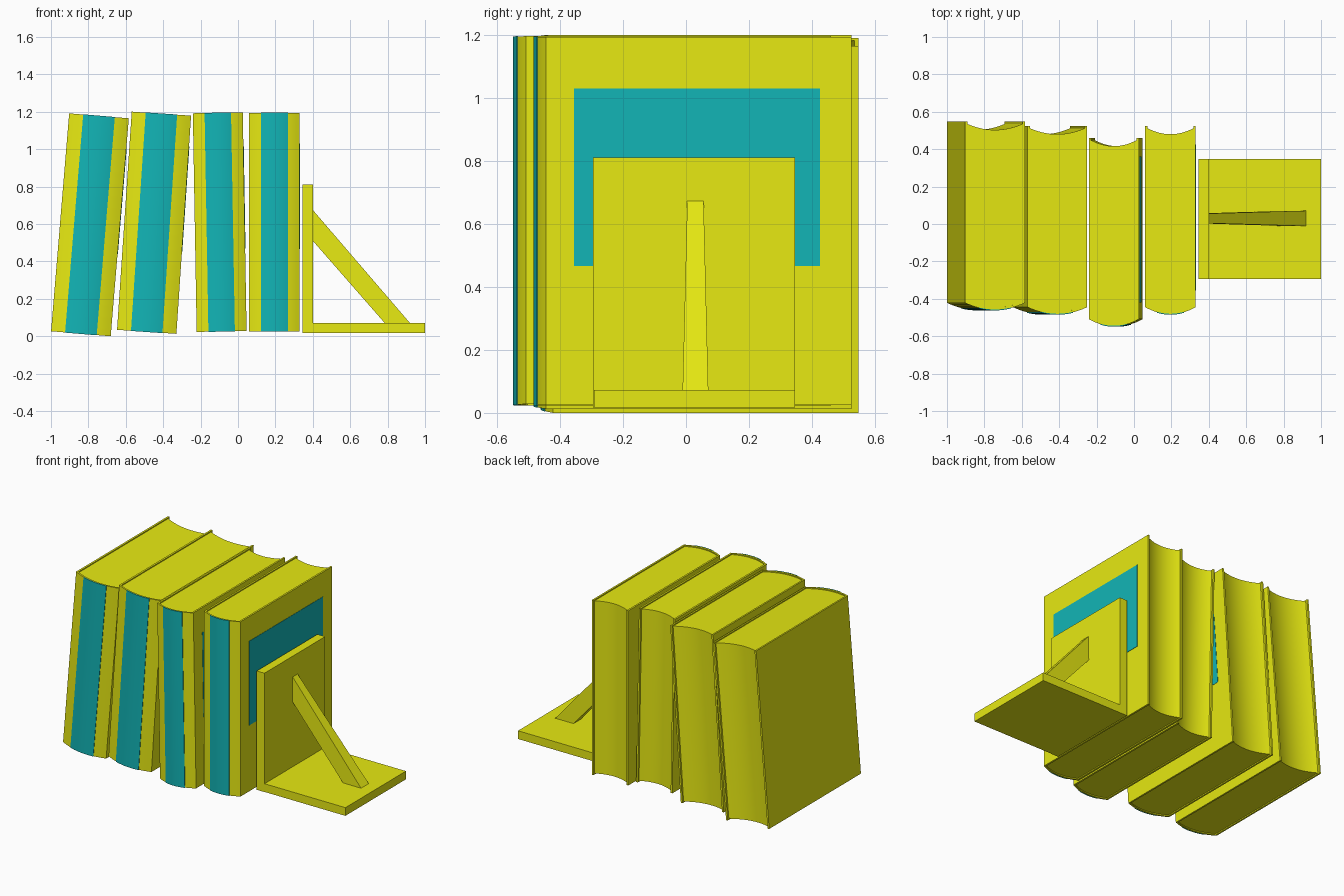
import bpy, bmesh, math
from mathutils import Matrix

if "Cube" in bpy.data.objects:
    bpy.data.objects.remove(bpy.data.objects["Cube"])


def material(name, rgb):
    m = bpy.data.materials.new(name)
    m.diffuse_color = (*rgb, 1)
    m.use_nodes = True
    m.node_tree.nodes["Principled BSDF"].inputs["Base Color"].default_value = m.diffuse_color
    return m


YELLOW = material("yellow", (0.8, 0.82, 0.006))
CYAN = material("cyan", (0.006, 0.46, 0.47))
HEIGHT, BOARD, BACK = 1.169, 0.012, 0.525


def finish(name, bm, mat, matrix=Matrix()):
    bmesh.ops.recalc_face_normals(bm, faces=bm.faces[:])
    me = bpy.data.meshes.new(name)
    bm.to_mesh(me)
    bm.free()
    me.materials.append(mat)
    ob = bpy.data.objects.new(name, me)
    bpy.context.collection.objects.link(ob)
    ob.matrix_world = matrix
    bpy.ops.object.select_all(action='DESELECT')
    ob.select_set(True)
    bpy.context.view_layer.objects.active = ob
    bpy.ops.object.shade_smooth_by_angle(angle=math.radians(30))
    return ob


def prism(pts, z0, z1):
    """Closed extrusion of an xy outline."""
    bm = bmesh.new()
    face = bm.faces.new([bm.verts.new((x, y, z0)) for x, y in pts])
    ext = bmesh.ops.extrude_face_region(bm, geom=[face], use_keep_orig=True)
    top = [v for v in ext['geom'] if isinstance(v, bmesh.types.BMVert)]
    bmesh.ops.translate(bm, verts=top, vec=(0, 0, z1 - z0))
    return bm


def box(name, lo, hi, mat, matrix=Matrix()):
    pts = [(lo[0], lo[1]), (hi[0], lo[1]), (hi[0], hi[1]), (lo[0], hi[1])]
    return finish(name, prism(pts, lo[2], hi[2]), mat, matrix)


def arc(x0, x1, half, offset, edge=-0.445, depth=-0.037, n=14):
    """Shallow curve between x0 and x1 on a book of the given half width."""
    xs = [x0 + (x1 - x0) * i / n for i in range(n + 1)]
    return [(x, edge + depth * (1 - (x / half) ** 2) + offset) for x in xs]


def book(name, width, x, y, z, lean):
    mtx = Matrix.Translation((x, y, z)) @ Matrix.Rotation(math.radians(lean), 4, 'Y')
    h = width / 2
    hi = h - BOARD
    # wrap-around cover
    inner = arc(-hi, hi, h, BOARD)
    outline = ([(-h, BACK)] + arc(-h, h, h, 0) + [(h, BACK), (hi, BACK)]
               + inner[::-1] + [(-hi, BACK)])
    finish(name + "_cover", prism(outline, 0, HEIGHT), YELLOW, mtx)
    # page block with hollow fore edge
    fore = arc(-hi, hi, hi, 0, 0.512, -0.032)
    finish(name + "_pages", prism(inner + fore[::-1], 0.007, HEIGHT - 0.007), YELLOW, mtx)
    # spine band
    b = 0.265 * width
    band = arc(-b, b, h, -0.003) + arc(-b, b, h, 0.002)[::-1]
    finish(name + "_spine_band", prism(band, -0.001, HEIGHT + 0.001), CYAN, mtx)
    # panel on the right-hand board
    box(name + "_panel", (h - 0.002, -0.355, 0.442), (h + 0.002, 0.425, 1.005), CYAN, mtx)


book("book_1", 0.32, -0.84, 0.023, 0.0132, 4.75)
book("book_2", 0.318, -0.488, 0.0, 0.0235, 3.85)
book("book_3", 0.267, -0.0875, -0.064, 0.0255, -1.0)
book("book_4", 0.27, 0.195, 0.0, 0.025, 0.0)

# bookend plates
box("bookend_upright", (0.345, -0.295, 0.017), (0.402, 0.347, 0.812), YELLOW)
box("bookend_base", (0.4, -0.293, 0.017), (1.0, 0.347, 0.072), YELLOW)

# tapered diagonal brace
bm = bmesh.new()
for bx, bz, w in ((0.4, 0.675, 0.026), (0.4, 0.51, 0.028),
                  (0.785, 0.07, 0.04), (0.92, 0.07, 0.041)):
    for s in (-1, 1):
        bm.verts.new((bx, 0.03 + s * w, bz))
bmesh.ops.convex_hull(bm, input=bm.verts[:])
finish("bookend_brace", bm, YELLOW)
